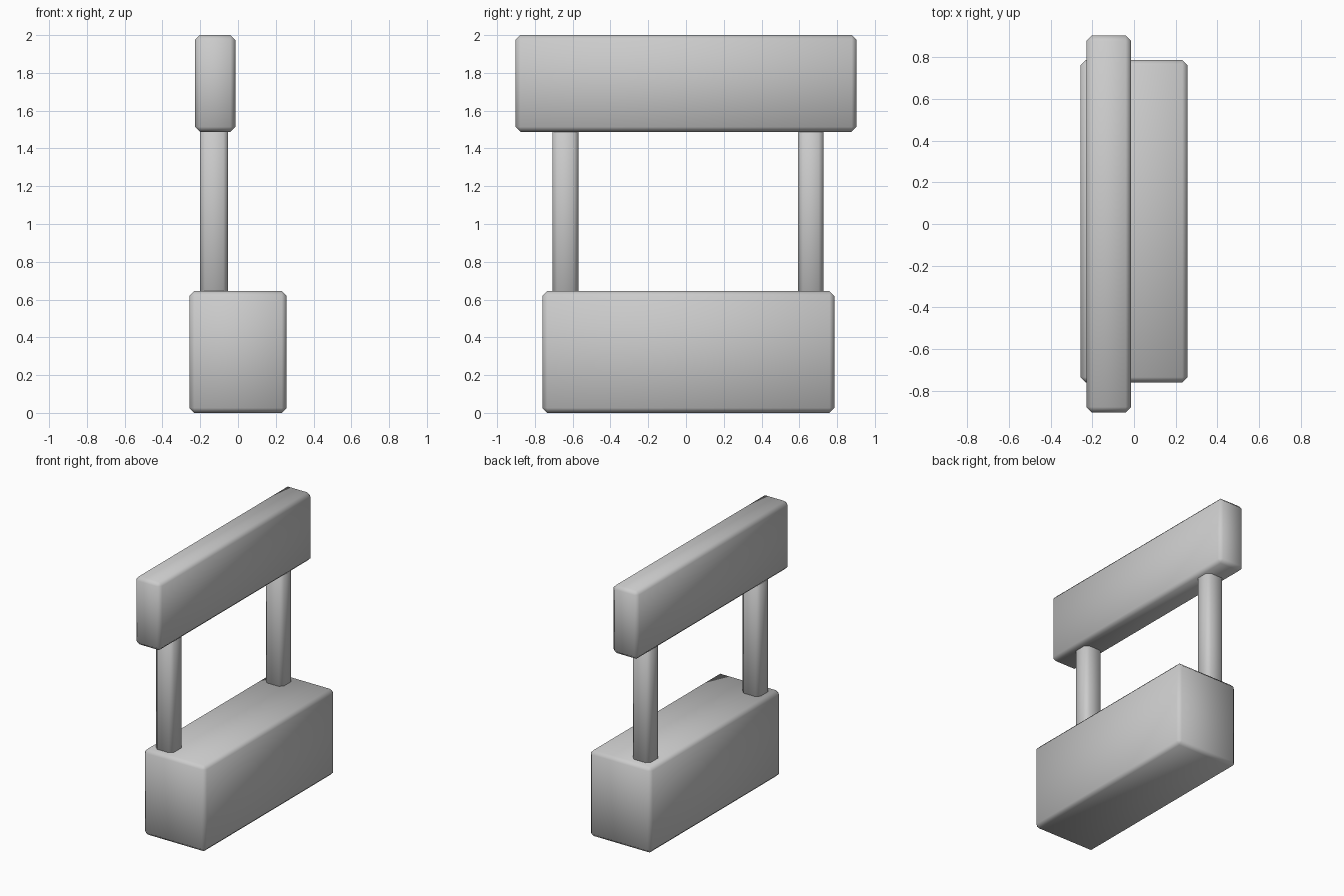
import bpy

if "Cube" in bpy.data.objects:
    bpy.data.objects.remove(bpy.data.objects["Cube"])

CHAMFER = 0.026


def chamfered_box(name, x, y, z):
    """Smooth-shaded box between (min, max) limits with single-step chamfers."""
    spans = (x, y, z)
    bpy.ops.mesh.primitive_cube_add(size=1, location=[(a + b) / 2 for a, b in spans])
    ob = bpy.context.object
    ob.name = name
    ob.scale = [b - a for a, b in spans]
    bpy.ops.object.transform_apply(location=False, rotation=False, scale=True)
    mod = ob.modifiers.new("chamfer", 'BEVEL')
    mod.width = CHAMFER
    mod.segments = 1
    mod.limit_method = 'NONE'
    bpy.ops.object.shade_smooth()
    return ob


# Heavy base block
chamfered_box("base", (-0.257, 0.257), (-0.76, 0.786), (0.0, 0.645))

# Two posts, sunk slightly into the base and the panel
for side, y in (("front", (-0.708, -0.57)), ("back", (0.593, 0.728))):
    chamfered_box(side + "_post", (-0.201, -0.052), y, (0.60, 1.54))

# Upper panel
chamfered_box("sign_panel", (-0.228, -0.014), (-0.903, 0.903), (1.488, 2.0))
